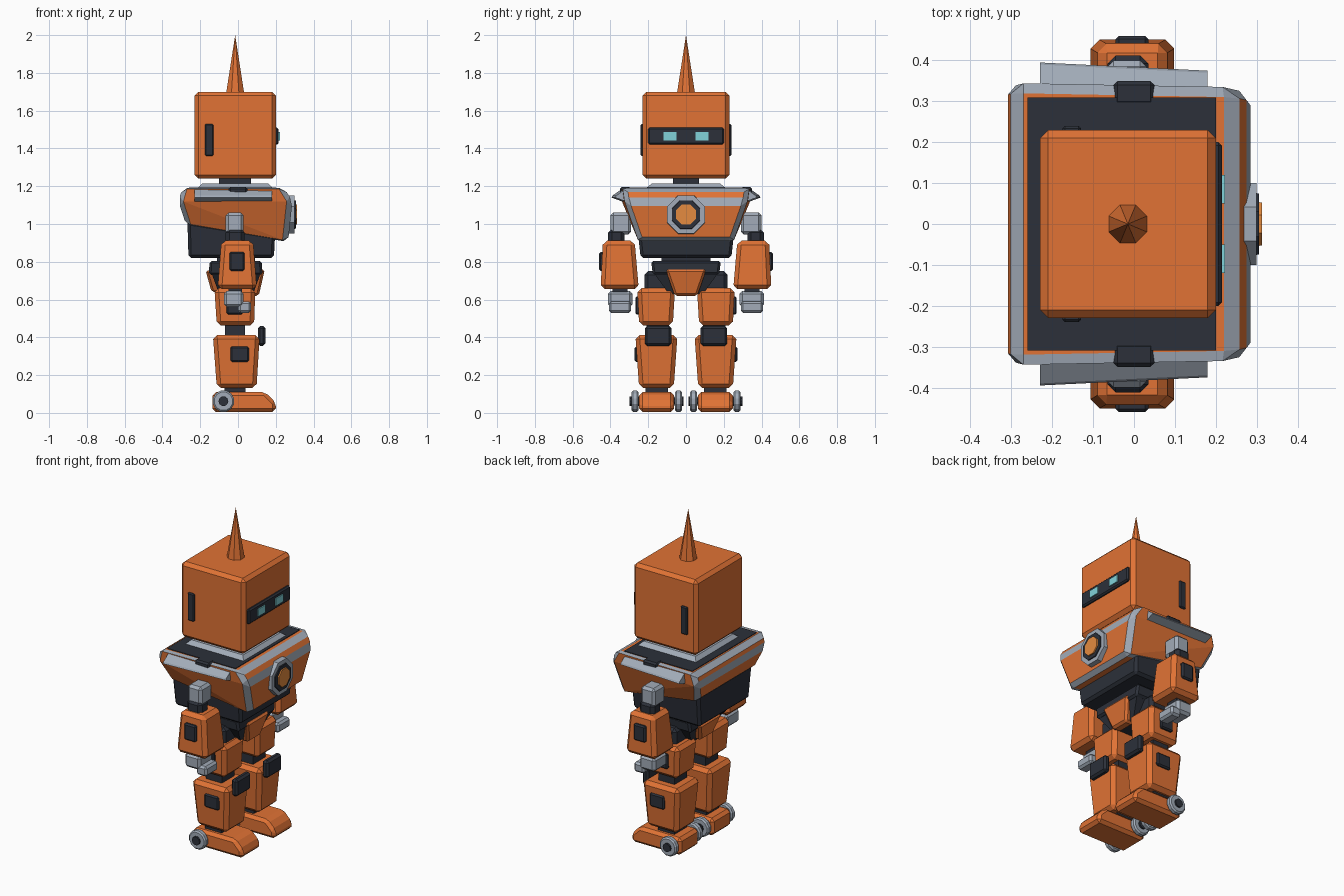
import bpy, bmesh, math
from mathutils import Matrix

if "Cube" in bpy.data.objects:
    bpy.data.objects.remove(bpy.data.objects["Cube"])


def material(name, r, g, b):
    m = bpy.data.materials.new(name)
    m.diffuse_color = (r, g, b, 1)
    m.use_nodes = True
    m.node_tree.nodes["Principled BSDF"].inputs["Base Color"].default_value = m.diffuse_color
    return m


ORANGE = material("orange", 0.75, 0.17, 0.035)
DARK = material("dark", 0.025, 0.03, 0.042)
STEEL = material("steel", 0.36, 0.41, 0.48)
CYAN = material("cyan", 0.22, 0.65, 0.70)
AMBER = material("amber", 0.78, 0.26, 0.05)


def finish(name, bm, mat, bevel=0.0, mirror=False, trim=None):
    bmesh.ops.recalc_face_normals(bm, faces=bm.faces)
    me = bpy.data.meshes.new(name)
    bm.to_mesh(me)
    bm.free()
    me.materials.append(mat)
    ob = bpy.data.objects.new(name, me)
    bpy.context.collection.objects.link(ob)
    if bevel:
        b = ob.modifiers.new("bevel", "BEVEL")
        b.width, b.segments, b.limit_method = bevel, 1, "ANGLE"
        if trim:
            me.materials.append(trim)
            b.material = 1
    if mirror:
        ob.modifiers.new("mirror", "MIRROR").use_axis = (False, True, False)
    return ob


def hull(name, mat, pts, **kw):
    bm = bmesh.new()
    for p in pts:
        bm.verts.new(p)
    bmesh.ops.convex_hull(bm, input=bm.verts)
    bmesh.ops.dissolve_limit(bm, angle_limit=0.01, verts=bm.verts, edges=bm.edges)
    return finish(name, bm, mat, **kw)


def box(name, mat, x, y, z, top=None, **kw):
    """Box from ranges; top gives optional (x range, y range) of the upper face."""
    tx, ty = top or (x, y)
    pts = [(a, b, z[0]) for a in x for b in y] + [(a, b, z[1]) for a in tx for b in ty]
    return hull(name, mat, pts, **kw)


def disc(name, mat, r1, r2, depth, loc, axis, sides, **kw):
    rot = {"x": Matrix.Rotation(math.pi / 2, 4, "Y"),
           "y": Matrix.Rotation(-math.pi / 2, 4, "X"), "z": Matrix()}[axis]
    bm = bmesh.new()
    bmesh.ops.create_cone(bm, cap_ends=True, segments=sides, radius1=r1, radius2=r2, depth=depth,
                          matrix=Matrix.Translation(loc) @ rot @ Matrix.Rotation(math.pi / sides, 4, "Z"))
    return finish(name, bm, mat, **kw)


# head
box("head", ORANGE, (-.23, .20), (-.23, .23), (1.24, 1.70), bevel=.02)
disc("antenna", ORANGE, .052, 0, .31, (-.015, 0, 1.845), "z", 8)
box("visor", DARK, (.19, .215), (-.2, .2), (1.42, 1.51), bevel=.008)
box("eye", CYAN, (.20, .222), (.05, .12), (1.443, 1.487), mirror=True)
box("ear_panel", DARK, (-.175, -.13), (.22, .24), (1.36, 1.53), bevel=.006, mirror=True)
box("neck", DARK, (-.1, .07), (-.07, .07), (1.15, 1.25))

# torso
box("collar", STEEL, (-.23, .20), (-.23, .23), (1.175, 1.215),
    top=((-.19, .16), (-.18, .18)))
hull("chest", ORANGE,
     [(x, s * y, z) for s in (-1, 1) for x, y, z in (
         (-.295, .345, 1.19), (.245, .335, 1.19), (-.315, .34, 1.12), (.288, .325, 1.12),
         (-.275, .275, .995), (.265, .25, .905))], bevel=.025, trim=STEEL)
box("shoulder_deck", DARK, (-.26, .20), (-.31, .31), (1.16, 1.194))
box("shoulder_axle", DARK, (-.05, .05), (.29, .35), (1.15, 1.196), bevel=.01, mirror=True)
hull("shoulder_fin", STEEL,
     [(-.23, .34, 1.185), (-.23, .34, 1.12), (-.23, .395, 1.14), (-.23, .39, 1.15),
      (.18, .32, 1.185), (.18, .32, 1.12), (.18, .375, 1.14), (.18, .37, 1.15)], mirror=True)
box("abdomen", DARK, (-.262, .19), (-.24, .24), (.82, 1.02),
    top=((-.268, .20), (-.262, .262)), bevel=.015)
disc("chest_light_ring", STEEL, .112, .108, .06, (.27, 0, 1.05), "x", 8)
disc("chest_light_inset", DARK, .085, .08, .02, (.296, 0, 1.05), "x", 8)
disc("chest_light", AMBER, .06, .057, .03, (.298, 0, 1.05), "x", 8)

# pelvis
box("waist", DARK, (-.11, .09), (-.13, .13), (.77, .84))
box("hip_belt", DARK, (-.155, .13), (-.175, .175), (.73, .805),
    top=((-.15, .125), (-.185, .185)), bevel=.012)
box("pelvis", DARK, (-.10, .08), (-.09, .09), (.63, .74), top=((-.14, .12), (-.17, .17)))
box("front_plate", ORANGE, (.05, .11), (-.06, .06), (.62, .76),
    top=((.06, .142), (-.108, .108)), bevel=.012)
box("rear_plate", ORANGE, (-.14, -.07), (-.06, .06), (.64, .755),
    top=((-.172, -.08), (-.108, .108)), bevel=.012)

# arms
box("upper_arm", STEEL, (-.065, .03), (.29, .40), (.945, 1.06), bevel=.015, mirror=True)
box("elbow", DARK, (-.065, .035), (.325, .412), (.88, .975), bevel=.02, mirror=True)
box("forearm", ORANGE, (-.108, .10), (.25, .452), (.655, .912),
    top=((-.088, .08), (.272, .44)), bevel=.022, mirror=True)
box("forearm_panel", DARK, (-.045, .035), (.43, .46), (.752, .852), bevel=.008, mirror=True)
box("wrist", DARK, (-.05, .02), (.31, .39), (.62, .67), mirror=True)
box("hand", STEEL, (-.075, .03), (.283, .413), (.56, .645), bevel=.015, mirror=True)
box("fingers", STEEL, (.0, .07), (.29, .408), (.53, .59), bevel=.012, mirror=True)

# legs
box("hip_joint", DARK, (-.08, .06), (.09, .22), (.64, .75), bevel=.02, mirror=True)
box("thigh", ORANGE, (-.112, .085), (.07, .248), (.462, .66),
    top=((-.125, .092), (.058, .258)), bevel=.022, mirror=True)
box("thigh_panel", DARK, (-.06, .025), (.24, .268), (.522, .615), bevel=.007, mirror=True)
box("knee_joint", DARK, (-.07, .038), (.09, .21), (.39, .48), mirror=True)
box("knee_pad", DARK, (.105, .145), (.078, .218), (.355, .46), bevel=.012, mirror=True)
box("shin", ORANGE, (-.112, .098), (.065, .248), (.132, .412),
    top=((-.133, .115), (.045, .268)), bevel=.022, mirror=True)
box("shin_panel", DARK, (-.04, .057), (.24, .272), (.27, .352), bevel=.008, mirror=True)
box("ankle", DARK, (-.072, .04), (.095, .215), (.09, .15), mirror=True)
hull("foot", ORANGE,
     [(x, y, z) for y in (.063, .248) for x, z in (
         (-.135, .005), (.20, .005), (.20, .055), (.145, .11), (-.135, .11))],
     bevel=.018, mirror=True)

# ankle wheels, outside and inside of each foot
for side, y, out in (("outer", .27, 1), ("inner", .04, -1)):
    disc(side + "_wheel", STEEL, .058, .058, .036, (-.077, y, .062), "y", 12,
         bevel=.008, mirror=True)
    disc(side + "_wheel_hub", DARK, .026, .026, .05, (-.077, y + out * .003, .062), "y", 10, mirror=True)
    disc(side + "_wheel_axle", DARK, .02, .02, .06, (-.077, y - out * .025, .062), "y", 8, mirror=True)
